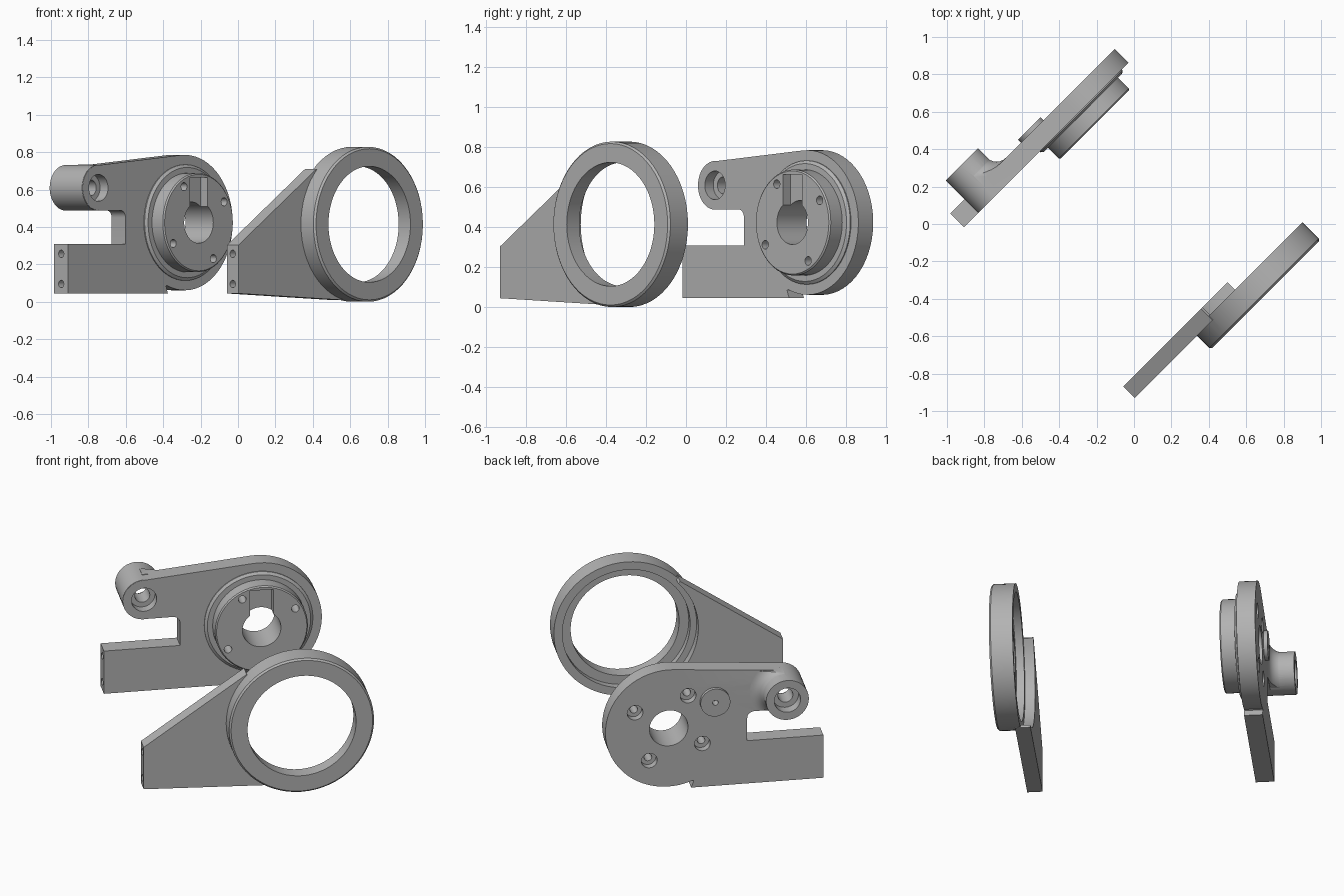
import bpy, bmesh, math
from mathutils import Matrix, Vector

if "Cube" in bpy.data.objects:
    bpy.data.objects.remove(bpy.data.objects["Cube"])

grey = bpy.data.materials.new("plain_grey")
grey.use_nodes = True
grey.diffuse_color = (0.45, 0.45, 0.45, 1)
grey.node_tree.nodes["Principled BSDF"].inputs["Base Color"].default_value = (0.45, 0.45, 0.45, 1)

# Working frame: local x runs along the brackets, y is up, z is the plate normal
S = math.sqrt(0.5)
FRAME = Matrix(((S, 0, S, 0), (S, 0, -S, 0), (0, 1, 0, 0), (0, 0, 0, 1)))


def loft(name, rings):
    """Closed solid through equal-sized rings of points."""
    bm = bmesh.new()
    loops = [[bm.verts.new(FRAME @ Vector(p)) for p in ring] for ring in rings]
    n = len(loops[0])
    for a, b in zip(loops, loops[1:]):
        for i in range(n):
            j = (i + 1) % n
            bm.faces.new((a[i], a[j], b[j], b[i]))
    bm.faces.new(loops[0][::-1])
    bm.faces.new(loops[-1])
    bmesh.ops.recalc_face_normals(bm, faces=bm.faces)
    mesh = bpy.data.meshes.new(name)
    bm.to_mesh(mesh)
    bm.free()
    mesh.materials.append(grey)
    obj = bpy.data.objects.new(name, mesh)
    bpy.context.scene.collection.objects.link(obj)
    return obj


def arc(c, r, a0, a1, n):
    angles = [math.radians(a0 + (a1 - a0) * i / n) for i in range(n + 1)]
    return [(c[0] + r * math.cos(a), c[1] + r * math.sin(a)) for a in angles]


def prism(name, outline, v0, v1):
    return loft(name, [[(x, y, v) for x, y in outline] for v in (v0, v1)])


def turned(name, c, profile, n=56):
    """Round solid about the plate normal from (radius, depth) pairs."""
    return loft(name, [[(x, y, v) for x, y in arc(c, r, 0, 360, n)[:-1]] for r, v in profile])


def hole(c, r, v0, v1, n=28):
    return turned("cutter", c, [(r, v0), (r, v1)], n)


def box(x0, x1, y0, y1, v0, v1):
    return prism("cutter", [(x0, y0), (x1, y0), (x1, y1), (x0, y1)], v0, v1)


def combine(obj, tools, operation):
    for tool in tools:
        mod = obj.modifiers.new("bool", 'BOOLEAN')
        mod.operation, mod.solver, mod.object = operation, 'EXACT', tool
        bpy.context.view_layer.objects.active = obj
        bpy.ops.object.modifier_apply(modifier=mod.name)
        bpy.data.objects.remove(tool)


def end_holes(v):
    """Two screw holes drilled into the narrow end of an arm."""
    return [loft("cutter", [[(x, y, z) for y, z in arc((h, v), 0.02, 0, 360, 20)[:-1]]
                            for x in (-0.7, -0.5)]) for h in (0.096, 0.257)]


# Hub bracket: plate with upper arm and lower arm
hub, arm = (0.228, 0.424), (-0.425, 0.61)
outline = ([(-0.655, 0.045), (0.10, 0.045), (0.085, 0.085)]
           + arc(hub, 0.362, -112, 95, 36) + arc(arm, 0.12, 95, 270, 24)
           + arc((-0.26, 0.45), 0.04, 90, 0, 6) + [(-0.22, 0.31), (-0.655, 0.31)])
hub_bracket = prism("hub_bracket", outline, -0.735, -0.63)

# Stepped hub, round post and rear pad
boss = turned("boss", hub, [(0.31, -0.68), (0.31, -0.624), (0.295, -0.613), (0.265, -0.613),
                            (0.265, -0.532), (0.258, -0.525)])
post = turned("post", arm, [(0.122, -0.877), (0.122, -0.632)])
pad = turned("pad", (-0.035, 0.57), [(0.085, -0.757), (0.085, -0.70)], 40)

# Fillet where the post meets the plate
curve = [(0.19 - 0.07 * math.cos(t), -0.805 + 0.07 * math.sin(t))
         for t in (math.radians(a) for a in range(0, 91, 15))]
fillet = turned("fillet", arm, curve + [(0.19, -0.70)])
combine(fillet, [box(-0.425, -0.1, 0.495, 0.735, -0.9, -0.6)], 'INTERSECT')
combine(hub_bracket, [boss, post, fillet, pad], 'UNION')

# Bore, keyway, screw holes and post bore
cuts = [hole(hub, 0.11, -1, 0, 48),
        box(hub[0] - 0.067, hub[0] + 0.067, 0.45, 0.665, -0.58, -0.4),
        hole(arm, 0.043, -1, 0), hole(arm, 0.072, -0.69, -0.5),
        hole(arm, 0.075, -1, -0.81), hole((-0.035, 0.57), 0.016, -0.9, -0.70)]
for a in range(30, 390, 90):
    centre = arc(hub, 0.222, a, a, 1)[0]
    cuts += [hole(centre, 0.022, -1, 0), hole(centre, 0.045, -1, -0.69)]
combine(hub_bracket, cuts + end_holes(-0.682), 'DIFFERENCE')

# Ring bracket: tapered arm hollowed behind the ring
mid = (0.23, 0.415)
ring_bracket = prism("ring_bracket", [(-0.655, 0.045), (0.134, 0.01), (0.134, 0.5),
                                      (-0.067, 0.71), (-0.655, 0.305)], 0.573, 0.66)
combine(ring_bracket, [hole(mid, 0.402, 0.4, 0.632, 64)], 'DIFFERENCE')
ring = turned("ring", mid, [(0.414, 0.63), (0.414, 0.754), (0.404, 0.764)], 64)
combine(ring_bracket, [ring], 'UNION')
combine(ring_bracket, [hole(mid, 0.31, 0.4, 1, 64), hole(mid, 0.365, 0.4, 0.675, 64)]
        + end_holes(0.615), 'DIFFERENCE')

# Smooth the round walls and keep the edges crisp
bpy.ops.object.select_all(action='DESELECT')
for obj in (hub_bracket, ring_bracket):
    obj.select_set(True)
bpy.context.view_layer.objects.active = hub_bracket
bpy.ops.object.shade_smooth_by_angle(angle=math.radians(30))
